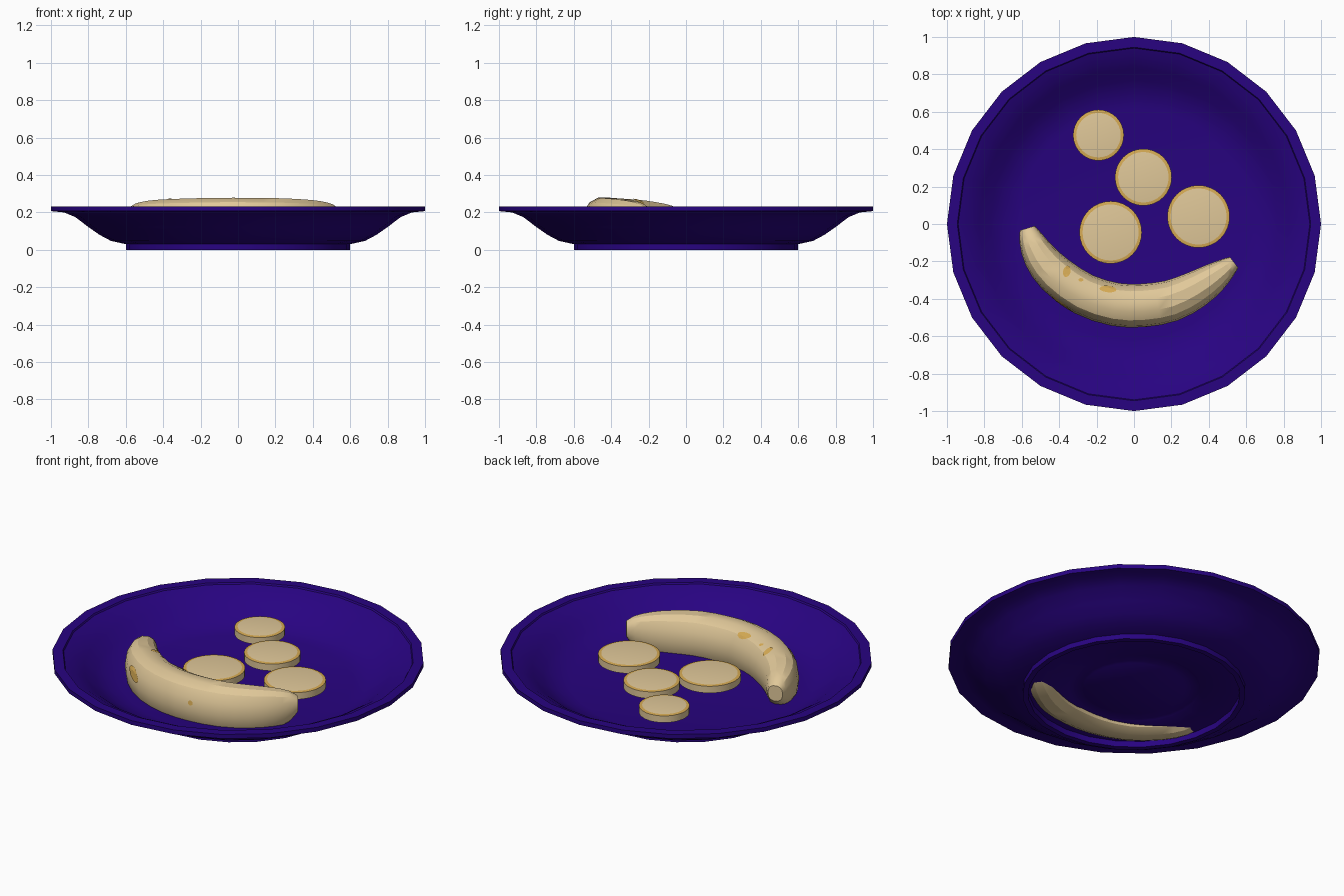
import bpy, bmesh, math
from mathutils import Vector
from mathutils.bvhtree import BVHTree

if "Cube" in bpy.data.objects:
    bpy.data.objects.remove(bpy.data.objects["Cube"])


def material(name, rgb):
    m = bpy.data.materials.new(name)
    m.diffuse_color = (*rgb, 1)
    m.use_nodes = True
    m.node_tree.nodes["Principled BSDF"].inputs["Base Color"].default_value = m.diffuse_color
    return m


PURPLE = material("deep purple", (0.021, 0.001, 0.22))
CREAM = material("banana cream", (0.75, 0.58, 0.32))
GOLD = material("golden brown", (0.68, 0.41, 0.09))


def make_object(name, bm, mats, smooth=None, recalc=True):
    if recalc:
        bmesh.ops.recalc_face_normals(bm, faces=bm.faces)
    mesh = bpy.data.meshes.new(name)
    bm.to_mesh(mesh)
    bm.free()
    for m in mats:
        mesh.materials.append(m)
    ob = bpy.data.objects.new(name, mesh)
    bpy.context.collection.objects.link(ob)
    if smooth:
        bpy.ops.object.select_all(action='DESELECT')
        ob.select_set(True)
        bpy.context.view_layer.objects.active = ob
        bpy.ops.object.shade_smooth_by_angle(angle=math.radians(smooth))
    return ob


def bridge(bm, a, b, mat=0):
    n = len(a)
    for i in range(n):
        f = bm.faces.new((a[i], a[(i + 1) % n], b[(i + 1) % n], b[i]))
        f.material_index = mat


def lathe(name, profile, sides, mats, centre=(0, 0), smooth=None, ring_mats=None):
    """Spin an (r, z) profile around a vertical axis and cap both ends."""
    bm = bmesh.new()
    rings = []
    for r, z in profile:
        rings.append([bm.verts.new((centre[0] + r * math.cos(2 * math.pi * i / sides),
                                    centre[1] + r * math.sin(2 * math.pi * i / sides), z))
                      for i in range(sides)])
    for k in range(len(rings) - 1):
        bridge(bm, rings[k], rings[k + 1], ring_mats[k] if ring_mats else 0)
    bm.faces.new(rings[0])
    bm.faces.new(rings[-1])
    return make_object(name, bm, mats, smooth)


# Plate: recessed underside, foot ring, curved bowl, rim, well
plate_profile = [
    (0.275, 0.035), (0.28, 0.038), (0.355, 0.038), (0.36, 0.035), (0.57, 0.035),
    (0.57, 0.0), (0.60, 0.0), (0.60, 0.03), (0.68, 0.048), (0.74, 0.080),
    (0.80, 0.122), (0.87, 0.175), (0.93, 0.20), (1.0, 0.207), (1.0, 0.232),
    (0.945, 0.232), (0.94, 0.223), (0.89, 0.205), (0.83, 0.167), (0.77, 0.122),
    (0.70, 0.086), (0.62, 0.07)]
lathe("plate", plate_profile, 24, [PURPLE], smooth=32)

# Banana slices: cream discs with a thin golden edge on top
for i, (x, y, r, z) in enumerate([(-0.19, 0.475, 0.136, 0.176), (0.05, 0.25, 0.152, 0.176),
                                  (0.345, 0.04, 0.167, 0.173), (-0.125, -0.045, 0.167, 0.15)]):
    prof = [(r, z - 0.043), (r, z - 0.003), (r - 0.017, z)]
    lathe(f"banana_slice_{i + 1}", prof, 32, [CREAM, GOLD], (x, y), 30, [0, 1])

# Whole banana: rounded sections (x, y, half width, bottom, top) along a curved spine
spine = [(-0.57, -0.022, 0.042, 0.11, 0.20), (-0.55, -0.08, 0.066, 0.06, 0.235),
         (-0.505, -0.17, 0.09, 0.025, 0.254), (-0.42, -0.27, 0.106, 0.01, 0.267),
         (-0.27, -0.375, 0.113, 0.0, 0.274), (-0.10, -0.43, 0.116, 0.0, 0.278),
         (0.05, -0.435, 0.116, 0.0, 0.278), (0.20, -0.41, 0.112, 0.0, 0.276),
         (0.33, -0.35, 0.10, 0.005, 0.270), (0.43, -0.285, 0.08, 0.03, 0.260),
         (0.50, -0.232, 0.054, 0.075, 0.242), (0.535, -0.205, 0.036, 0.13, 0.215)]
SIDES, STEPS = 14, 2


def catmull(p0, p1, p2, p3, t):
    return tuple(0.5 * (2 * b + (c - a) * t + (2 * a - 5 * b + 4 * c - d) * t * t
                        + (3 * b - a - 3 * c + d) * t ** 3)
                 for a, b, c, d in zip(p0, p1, p2, p3))


ext = [spine[0]] + spine + [spine[-1]]
path = [catmull(*ext[k:k + 4], s / STEPS) for k in range(len(spine) - 1) for s in range(STEPS)]
path.append(spine[-1])


def boxy(v):
    return math.copysign(abs(v) ** 0.85, v)


bm = bmesh.new()
rings = []
for k, (x, y, r, lo, hi) in enumerate(path):
    p, q = path[max(k - 1, 0)], path[min(k + 1, len(path) - 1)]
    t = Vector((q[0] - p[0], q[1] - p[1])).normalized()
    side = Vector((t.y, -t.x))
    ring = []
    for i in range(SIDES):
        a = 2 * math.pi * i / SIDES
        w = r * boxy(math.cos(a))
        h = (hi + lo) / 2 + (hi - lo) / 2 * boxy(math.sin(a)) / boxy(math.sin(math.pi * 3 / 7))
        ring.append(bm.verts.new((x + side.x * w, y + side.y * w, h)))
    rings.append(ring)
for a, b in zip(rings, rings[1:]):
    bridge(bm, a, b)
bm.faces.new(rings[0])
bm.faces.new(rings[-1])
bmesh.ops.recalc_face_normals(bm, faces=bm.faces)
tree = BVHTree.FromBMesh(bm)
make_object("banana", bm, [CREAM], 28)


# Ripe spots: thin patches projected on to the peel
def spot(name, point, direction, length, width, angle):
    d = Vector(direction).normalized()
    u = d.cross(Vector((0, 1, 0)) if abs(d.z) > 0.9 else Vector((0, 0, 1))).normalized()
    v = d.cross(u)
    start = Vector(point) - d * 0.4
    bm = bmesh.new()

    def project(s, a):
        x, y = s * length * math.cos(a), s * width * math.sin(a)
        e = (x * math.cos(angle) - y * math.sin(angle), x * math.sin(angle) + y * math.cos(angle))
        hit, normal, _, _ = tree.ray_cast(start + u * e[0] + v * e[1], d)
        return bm.verts.new(hit + normal * 0.004) if hit else None

    n = 12
    loops = [[project(s, 2 * math.pi * i / n) for i in range(n)] for s in (1.0, 0.5)]
    if all(p for loop in loops for p in loop):
        bridge(bm, loops[0], loops[1])
        bm.faces.new(loops[1])
    bm.normal_update()
    for f in bm.faces:
        if f.normal.dot(d) > 0:
            f.normal_flip()
    make_object(name, bm, [GOLD], recalc=False)


down = (0, 0, -1)
spot("spot_left", (-0.36, -0.255, 0.2), down, 0.03, 0.02, math.radians(100))
spot("spot_small", (-0.285, -0.30, 0.2), down, 0.014, 0.009, 0)
spot("spot_middle", (-0.14, -0.35, 0.2), down, 0.046, 0.017, 0.1)
spot("spot_outer", (-0.37, -0.41, 0.18), (0.55, 0.8, -0.3), 0.072, 0.03, 0.2)
spot("spot_dot", (0.07, -0.54, 0.18), (0, 1, -0.3), 0.014, 0.014, 0)
